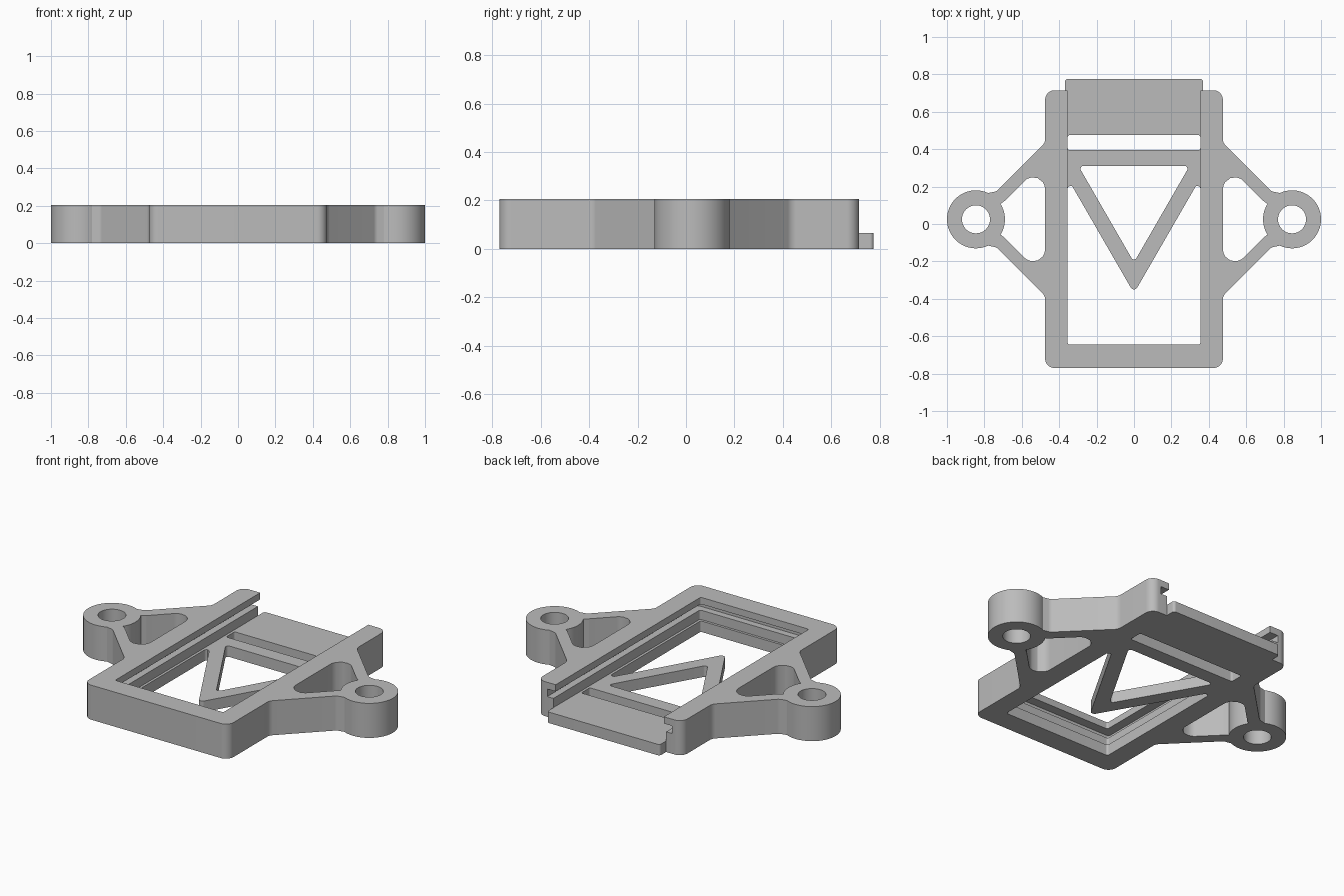
import bpy
import bmesh
from math import radians, cos, sin, tan
from mathutils import Vector

cube = bpy.data.objects.get("Cube")
if cube:
    bpy.data.objects.remove(cube, do_unlink=True)

grey = bpy.data.materials.new("plain grey")
grey.use_nodes = True
grey.diffuse_color = (0.5, 0.5, 0.5, 1)
grey.node_tree.nodes["Principled BSDF"].inputs["Base Color"].default_value = (0.5, 0.5, 0.5, 1)

EAR = Vector((0.845, 0.025))   # centre of the right-hand ring
RING, BORE = 0.155, 0.075
BACK, FRONT = 0.715, -0.77     # ends of the side rails


def arc(radius, start, end, steps):
    """Sharp points along an arc round the ear centre."""
    angles = [radians(start + (end - start) * i / steps) for i in range(steps + 1)]
    return [(EAR.x + radius * cos(a), EAR.y + radius * sin(a), 0) for a in angles]


def mirrored(points):
    return [(-x, y, r) for x, y, r in reversed(points)]


def rounded(points, steps=8):
    """Replace each (x, y, radius) corner by a fillet."""
    out = []
    for i, (x, y, r) in enumerate(points):
        p = Vector((x, y))
        if not r:
            out.append(p)
            continue
        a = (Vector(points[i - 1][:2]) - p).normalized()
        b = (Vector(points[(i + 1) % len(points)][:2]) - p).normalized()
        half = a.angle(b) / 2
        centre = p + (a + b).normalized() * (r / sin(half))
        reach = r / tan(half)
        u, v = p + a * reach - centre, p + b * reach - centre
        for k in range(steps + 1):
            t = k / steps
            out.append(centre + (u * (1 - t) + v * t).normalized() * r)
    return out


def slab(name, loops, z0, z1):
    """Extrude closed outlines (first outer, rest holes) between two heights."""
    curve = bpy.data.curves.new(name, 'CURVE')
    curve.dimensions = '2D'
    curve.fill_mode = 'BOTH'
    curve.extrude = (z1 - z0) / 2
    for loop in loops:
        pts = rounded(loop)
        spline = curve.splines.new('POLY')
        spline.points.add(len(pts) - 1)
        for sp, p in zip(spline.points, pts):
            sp.co = (p.x, p.y, 0, 1)
        spline.use_cyclic_u = True
    ob = bpy.data.objects.new(name, curve)
    bpy.context.collection.objects.link(ob)
    bpy.ops.object.select_all(action='DESELECT')
    ob.select_set(True)
    bpy.context.view_layer.objects.active = ob
    bpy.ops.object.convert(target='MESH')
    ob = bpy.context.object
    ob.name = name
    bm = bmesh.new()
    bm.from_mesh(ob.data)
    bmesh.ops.remove_doubles(bm, verts=bm.verts, dist=0.0002)
    bmesh.ops.translate(bm, verts=bm.verts, vec=(0, 0, (z0 + z1) / 2))
    bmesh.ops.recalc_face_normals(bm, faces=bm.faces)
    bm.to_mesh(ob.data)
    bm.free()
    ob.data.materials.clear()
    ob.data.materials.append(grey)
    bpy.ops.object.shade_smooth_by_angle(angle=radians(30))


# Right half of the outer outline, front to back
side = [(0.475, FRONT, 0.05), (0.475, -0.385, 0.05), (0.735, -0.125, 0.04)]
side += arc(RING, -115, 115, 40)
side += [(0.735, 0.175, 0.04), (0.475, 0.435, 0.05), (0.475, BACK, 0.05)]

# Holes in each ear: bolt bore and triangular window
bore = arc(BORE, 0, 351, 39)
window = [(0.476, -0.289, 0.063), (0.69, -0.075, 0.02)]
window += arc(RING, 212, 148, 12)
window += [(0.69, 0.125, 0.02), (0.476, 0.339, 0.063)]
ears = [bore, window, mirrored(bore), mirrored(window)]

# Base plate with back tab, V brace and slot
tab = [(0.37, BACK, 0), (0.37, 0.775, 0.015)]
half_opening = [(0.355, -0.645, 0.012), (0.355, 0.245, 0.015)]
opening = half_opening + [(0, -0.37, 0.02)] + mirrored(half_opening)
brace_hole = [(0.297, 0.31, 0.015), (-0.297, 0.31, 0.015), (0, -0.205, 0.015)]
half_slot = [(0.355, 0.395, 0.012), (0.355, 0.475, 0.012)]
slot = half_slot + mirrored(half_slot)
base = side + tab
slab("base_plate", [base + mirrored(base), opening, brace_hole, slot] + ears, 0, 0.065)

# Open-backed frame tiers: wall, recessed groove and overhanging lip
for name, inner, z0, z1 in (("frame_wall", 0.37, 0.065, 0.12),
                            ("frame_groove", 0.41, 0.12, 0.165),
                            ("frame_lip", 0.355, 0.165, 0.205)):
    half = side + [(inner, BACK, 0), (inner, -0.29 - inner, 0.012)]
    slab(name, [half + mirrored(half)] + ears, z0, z1)
